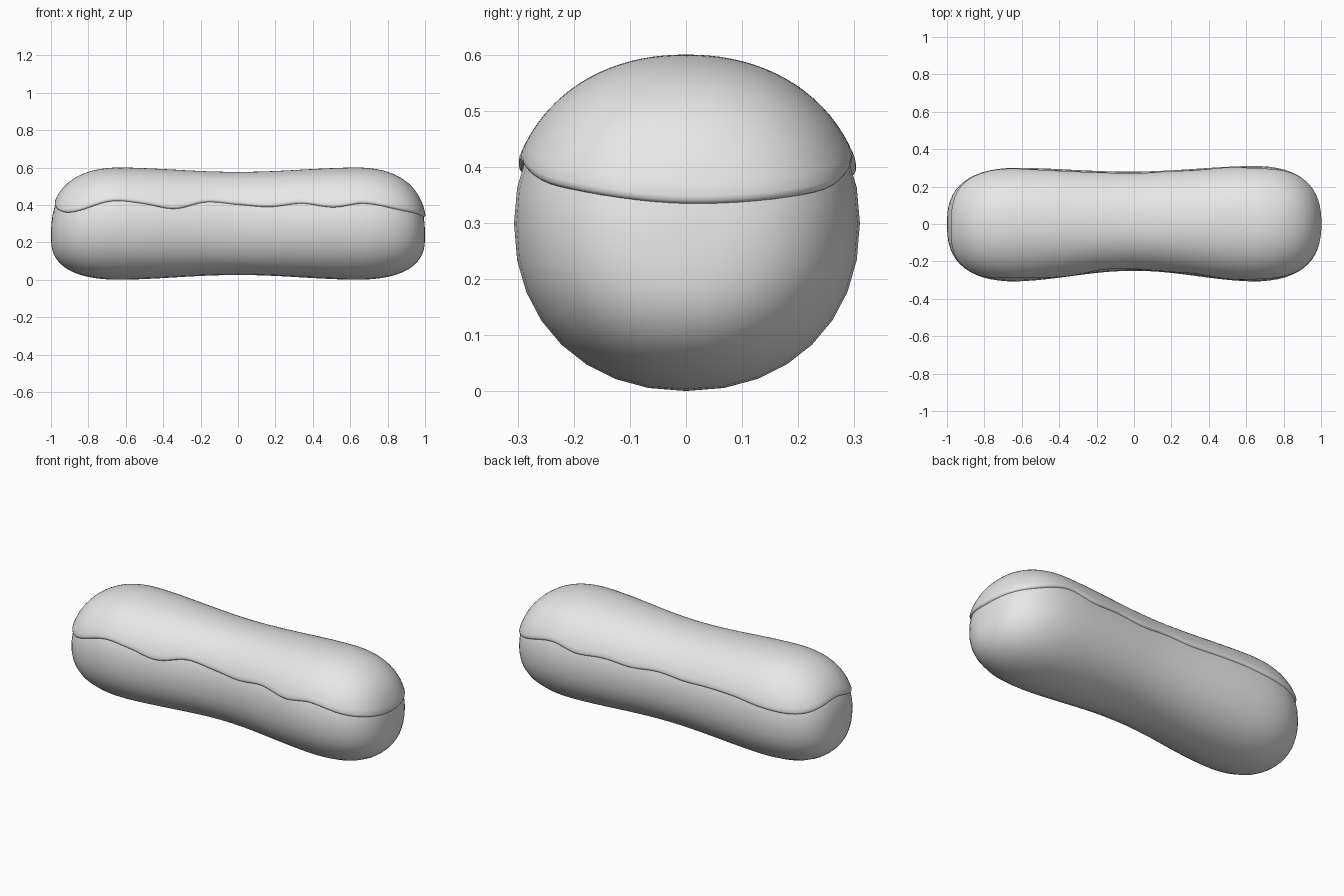
import bpy, bmesh
from math import sin, cos, pi, atan2, radians
from mathutils import Vector
from mathutils.bvhtree import BVHTree

cube = bpy.data.objects.get("Cube")
if cube:
    bpy.data.objects.remove(cube, do_unlink=True)

grey = bpy.data.materials.new("plain_grey")
grey.use_nodes = True
grey.diffuse_color = (0.8, 0.8, 0.8, 1)
for node in grey.node_tree.nodes:
    if node.type == "BSDF_PRINCIPLED":
        node.inputs["Base Color"].default_value = grey.diffuse_color

CAP_START, CAP_LEN, CAP_POWER = 0.6, 0.4, 2.6


def spow(v, p):
    return abs(v) ** p * (1 if v >= 0 else -1)


def section_point(x, s, a):
    """Point on the bun at length x, end-cap scale s and angle a."""
    wave = cos(pi * min(abs(x) / 0.68, 1))
    front = 0.279 - 0.029 * wave
    back = 0.293 - 0.013 * wave + 0.008 * x
    top = 0.578 - 0.012 * wave
    bottom = 0.013 + 0.013 * wave
    mid = 0.3 - 0.07 * (1 - s)
    c, h = spow(cos(a), 0.93), spow(sin(a), 0.93)
    y = c * s * (back if c > 0 else front)
    z = mid + h * s * ((top - 0.3) if h > 0 else (0.3 - bottom))
    return Vector((x, y, z))


def stations(cap_steps, mid_steps):
    """Lengthwise rings, closer together towards the rounded ends."""
    cap = []
    for i in range(cap_steps + 1):
        a = pi / 2 * i / cap_steps
        cap.append((CAP_START + CAP_LEN * sin(a) ** (2 / CAP_POWER),
                    max(cos(a), 0) ** (2 / CAP_POWER)))
    middle = [(CAP_START * (2 * i / mid_steps - 1), 1) for i in range(1, mid_steps)]
    return [(-x, s) for x, s in reversed(cap)] + middle + cap


def bun_mesh(sides, cap_steps, mid_steps):
    bm = bmesh.new()
    rings = [[bm.verts.new(section_point(x, s, 2 * pi * k / sides + pi / 2))
              for k in range(sides)] for x, s in stations(cap_steps, mid_steps)]
    skin(bm, rings)
    return bm


def skin(bm, rings):
    """Bridge closed rings, then weld the collapsed ends."""
    for low, high in zip(rings, rings[1:]):
        n = len(low)
        for k in range(n):
            j = (k + 1) % n
            bm.faces.new((low[k], low[j], high[j], high[k]))
    bmesh.ops.remove_doubles(bm, verts=bm.verts, dist=0.0005)
    bmesh.ops.dissolve_degenerate(bm, edges=bm.edges, dist=0.0001)
    bmesh.ops.recalc_face_normals(bm, faces=bm.faces)


def finish(bm, name):
    mesh = bpy.data.meshes.new(name)
    bm.to_mesh(mesh)
    bm.free()
    mesh.materials.append(grey)
    mesh.shade_smooth()
    obj = bpy.data.objects.new(name, mesh)
    bpy.context.collection.objects.link(obj)
    return obj


# Bun
finish(bun_mesh(32, 14, 18), "bun")

# Icing rim heights: front, right end, back, left end
FRONT = [.42, .408, .38, .415, .402, .39, .408, .388]
END_A = [.408, .365, .335, .355]
BACK = [.41, .385, .395, .385, .4, .393, .4, .4]
END_B = [.385, .375, .41, .36]
RIM = FRONT + END_A + BACK + END_B
SPINE, SPINE_Z, PER_KNOT = 0.68, 0.25, 8


def rim_height(t):
    i, f = int(t), t - int(t)
    p0, p1, p2, p3 = (RIM[(i + k) % len(RIM)] for k in (-1, 0, 1, 2))
    return p1 + 0.5 * f * (p2 - p0 + f * (2 * p0 - 5 * p1 + 4 * p2 - p3
                                          + f * (3 * (p1 - p2) + p3 - p0)))


def spine_ray(t):
    """Start on the spine and plan angle, going once around the bun."""
    if t < 8:
        return SPINE * (t / 4 - 1), -pi / 2
    if t < 12:
        return SPINE, -pi / 2 + pi * (t - 8) / 4
    if t < 20:
        return SPINE * (1 - (t - 12) / 4), pi / 2
    return -SPINE, pi / 2 + pi * (t - 20) / 4


# Icing: a thin cover wrapped over the top with a tucked, rounded lip
fine = bun_mesh(160, 40, 60)
tree = BVHTree.FromBMesh(fine)
fine.free()
lip = [(0, -0.012), (0, 0.003), (0.008, 0.008), (0.025, 0.011)]
rows = lip + [(0.025 + 0.975 * i / 18, 0.011) for i in range(1, 19)]

bm = bmesh.new()
rings = [[] for _ in rows]
for n in range(len(RIM) * PER_KNOT):
    t = n / PER_KNOT
    x, plan = spine_ray(t)
    out = Vector((cos(plan), sin(plan), 0))
    height = rim_height(t)
    hit = tree.ray_cast(Vector((x, 0, height)), out)[0]
    start = Vector((x, 0, SPINE_Z))
    reach = (hit - start).dot(out)
    low = atan2(height - SPINE_Z, reach)
    for ring, (f, lift) in zip(rings, rows):
        e = low + (radians(90) - low) * f
        d = out * cos(e) + Vector((0, 0, sin(e)))
        p = tree.ray_cast(start, d)[0]
        ring.append(bm.verts.new(p + d * lift))
skin(bm, rings)
# Make sure the cover faces outward
if sum(f.normal.z * f.calc_area() for f in bm.faces) < 0:
    bmesh.ops.reverse_faces(bm, faces=bm.faces)
finish(bm, "icing")
